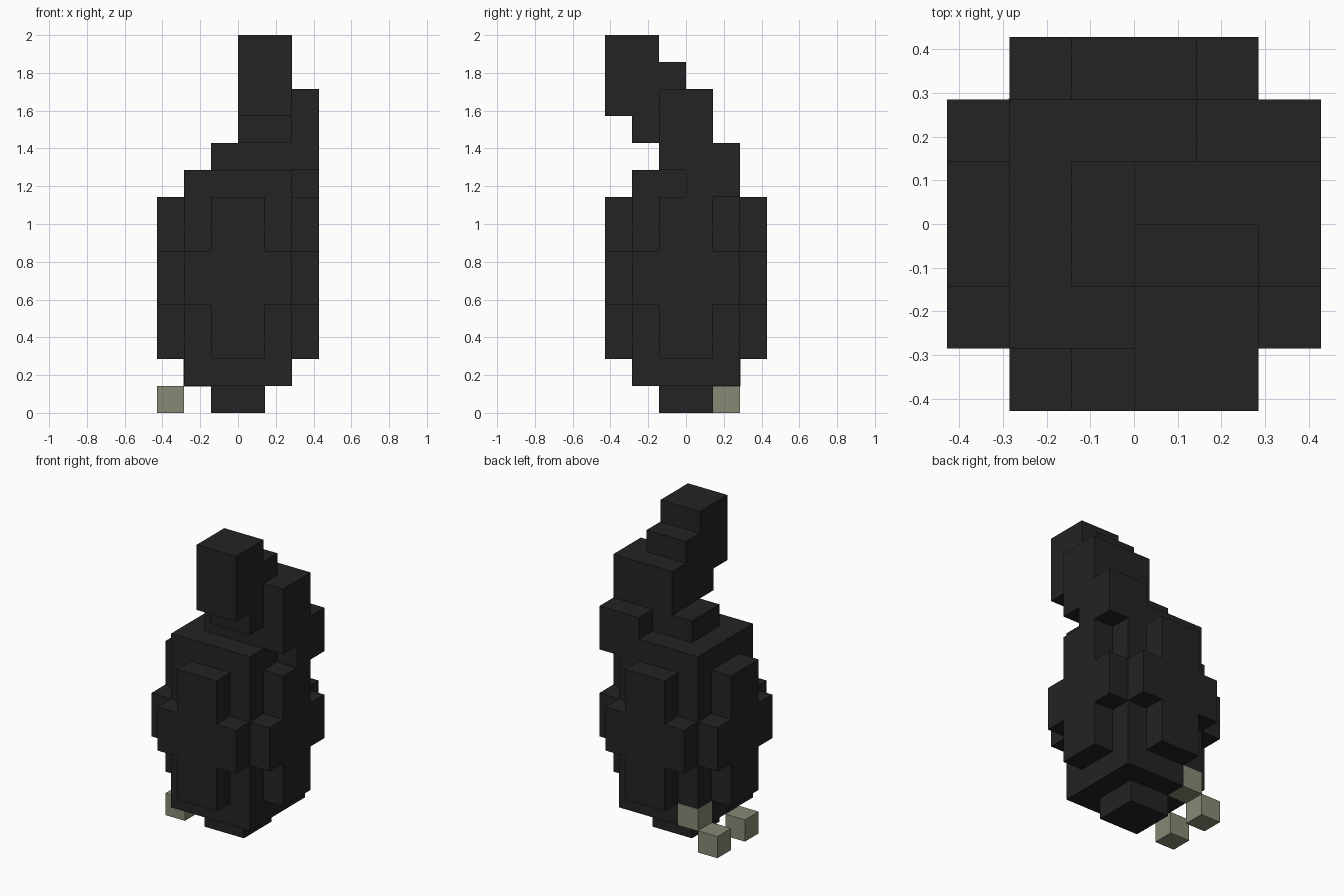
import bpy
import bmesh
from mathutils import Matrix, Vector
from math import pi

default = bpy.data.objects.get("Cube")
if default:
    bpy.data.objects.remove(default, do_unlink=True)

U = 2 / 14  # one block unit; the model is 14 units tall


def material(name, rgb):
    m = bpy.data.materials.new(name)
    m.use_nodes = True
    color = (*rgb, 1)
    m.diffuse_color = color
    bsdf = next(n for n in m.node_tree.nodes if n.type == 'BSDF_PRINCIPLED')
    bsdf.inputs["Base Color"].default_value = color
    return m


CHARCOAL = material("charcoal", (0.017, 0.017, 0.017))
STONE = material("stone_grey", (0.25, 0.25, 0.18))


def prism(name, points, extrude, mat, turn=0):
    """Extrude a closed profile (in units), optionally turned about z."""
    bm = bmesh.new()
    face = bm.faces.new([bm.verts.new(p) for p in points])
    out = bmesh.ops.extrude_face_region(bm, geom=[face])
    moved = [v for v in out["geom"] if isinstance(v, bmesh.types.BMVert)]
    bmesh.ops.translate(bm, verts=moved, vec=Vector(extrude))
    bmesh.ops.transform(bm, verts=bm.verts,
                        matrix=Matrix.Rotation(turn, 4, 'Z') @ Matrix.Scale(U, 4))
    bmesh.ops.recalc_face_normals(bm, faces=bm.faces)
    mesh = bpy.data.meshes.new(name)
    bm.to_mesh(mesh)
    bm.free()
    mesh.materials.append(mat)
    obj = bpy.data.objects.new(name, mesh)
    bpy.context.collection.objects.link(obj)
    return obj


def box(name, x, y, z, mat=CHARCOAL):
    base = [(x[0], y[0], z[0]), (x[1], y[0], z[0]),
            (x[1], y[1], z[0]), (x[0], y[1], z[0])]
    return prism(name, base, (0, 0, z[1] - z[0]), mat)


# Body core and foot
box("body", (-2, 2), (-2, 2), (1, 9))
box("foot", (-1, 1), (-1, 1), (0, 1))

# Cross-shaped raised panel on each of the four sides
cross = [(-1, 2), (1, 2), (1, 4), (2, 4), (2, 6), (1, 6),
         (1, 8), (-1, 8), (-1, 6), (-2, 6), (-2, 4), (-1, 4)]
for i, side in enumerate(("front", "left", "back", "right")):
    prism(side + "_panel", [(x, -2, z) for x, z in cross], (0, -1, 0),
          CHARCOAL, i * pi / 2)

# Stepped stem rising from the top
box("stem_base", (-1, 3), (-1, 1), (9, 10))
box("stem", (0, 3), (-1, 1), (10, 12))
box("stem_shoulder", (1, 3), (1, 2), (9, 10))
corner = [(2, 0), (3, 0), (3, 2), (2, 2)]
prism("shoulder_drop", [(x, y, 8) for x, y in corner], (0, 0, 1), CHARCOAL)
box("shoulder_inner", (1, 2), (1, 2), (8, 9))

# Neck and head leaning forward, as one stepped side profile
hook = [(-1, 10), (-2, 10), (-2, 11), (-3, 11), (-3, 14),
        (-1, 14), (-1, 13), (0, 13), (0, 12), (-1, 12)]
prism("neck_and_head", [(0, y, z) for y, z in hook], (2, 0, 0), CHARCOAL)

# Small loose stones, one set flush in the lower body corner
box("back_stone", (-3, -2), (1, 2), (0, 1), STONE)
box("side_stone", (-3, -2), (-1, 0), (0, 1), STONE)
e = 0.015
box("inset_stone", (-2 - e, -1), (1, 2 + e), (1 - e, 2), STONE)
